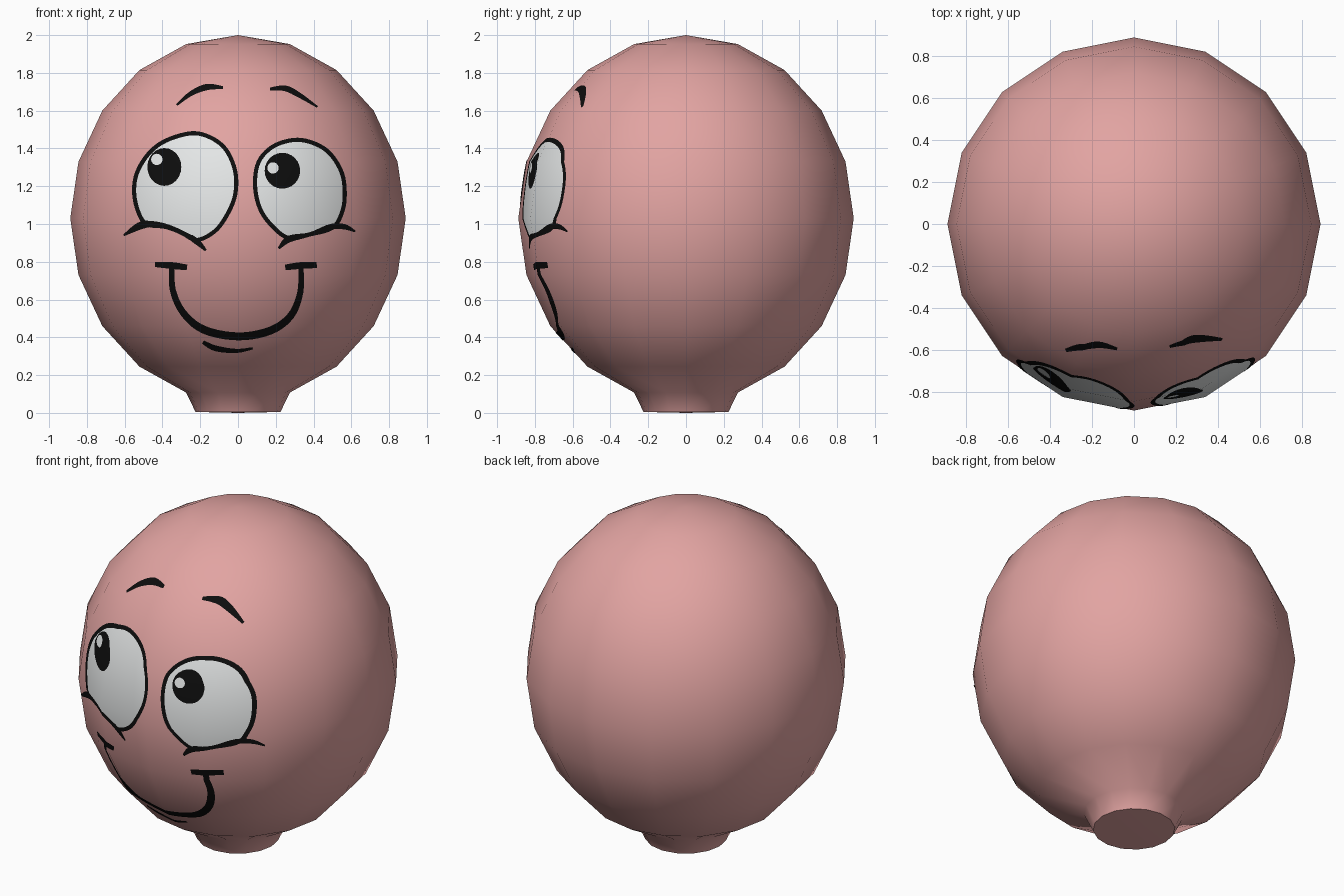
import bpy, bmesh, math
from mathutils import Vector

if "Cube" in bpy.data.objects:
    bpy.data.objects.remove(bpy.data.objects["Cube"])

R, H, CZ = 0.888, 0.97, 1.03      # head radius, half height, centre height


def material(name, rgb):
    m = bpy.data.materials.new(name)
    m.diffuse_color = (*rgb, 1)
    m.use_nodes = True
    m.node_tree.nodes["Principled BSDF"].inputs["Base Color"].default_value = m.diffuse_color
    return m


SKIN = material("skin pink", (0.76, 0.37, 0.36))
WHITE = material("eye white", (0.84, 0.86, 0.86))
BLACK = material("ink black", (0.004, 0.004, 0.004))


def add_object(name, bm, mat):
    me = bpy.data.meshes.new(name)
    bm.to_mesh(me)
    bm.free()
    me.materials.append(mat)
    ob = bpy.data.objects.new(name, me)
    bpy.context.collection.objects.link(ob)
    return ob


# Head: 16-sided ball whose lower pole is opened into a short neck
bm = bmesh.new()
bmesh.ops.create_uvsphere(bm, u_segments=16, v_segments=10, radius=1)
for v in bm.verts:
    v.co = Vector((v.co.x * R, v.co.y * R, v.co.z * H + CZ))
bmesh.ops.delete(bm, geom=[min(bm.verts, key=lambda v: v.co.z)], context='VERTS')
rim = [e for e in bm.edges if e.is_boundary]
new = bmesh.ops.extrude_edge_only(bm, edges=rim)["geom"]
for v in new:
    if isinstance(v, bmesh.types.BMVert):
        v.co = Vector((v.co.x * 0.82, v.co.y * 0.82, 0.005))
foot = [e for e in new if isinstance(e, bmesh.types.BMEdge)]
cap = bmesh.ops.contextual_create(bm, geom=foot)["faces"]
bmesh.ops.poke(bm, faces=cap)["verts"][0].co.z = 0
bmesh.ops.recalc_face_normals(bm, faces=bm.faces)
for f in bm.faces:
    f.smooth = True
for e in foot:
    e.smooth = False
# Front facets, used as the canvas for the painted face
bm.normal_update()
CANVAS = [([(v.co.x, v.co.z) for v in f.verts], f.normal.copy(), f.verts[0].co.copy())
          for f in bm.faces if f.normal.y < -0.05]
add_object("head", bm, SKIN)


def clip(poly, facet):
    """Keep the part of a convex 2D polygon inside a counter-clockwise facet."""
    for a, b in zip(facet, facet[1:] + facet[:1]):
        def side(p):
            return (b[0] - a[0]) * (p[1] - a[1]) - (b[1] - a[1]) * (p[0] - a[0])
        out = []
        for p, q in zip(poly, poly[1:] + poly[:1]):
            sp, sq = side(p), side(q)
            if sp >= 0:
                out.append(p)
            if (sp >= 0) != (sq >= 0):
                t = sp / (sp - sq)
                out.append((p[0] + t * (q[0] - p[0]), p[1] + t * (q[1] - p[1])))
        poly = out
        if len(poly) < 3:
            return []
    return poly


def area(p):
    return sum(a[0] * b[1] - b[0] * a[1] for a, b in zip(p, p[1:] + p[:1])) / 2


def paint(name, pieces, mat, lift):
    """Lay convex 2D pieces onto the front of the head as a thin skin."""
    bm = bmesh.new()
    for piece in pieces:
        if area(piece) < 0:
            piece = piece[::-1]
        for facet, n, o in CANVAS:
            p = clip(piece, facet)
            if len(p) > 2 and area(p) > 1e-8:
                bm.faces.new([bm.verts.new((x, o.y - (n.x * (x - o.x) + n.z * (z - o.z)) / n.y - lift, z))
                              for x, z in p]).smooth = True
    bmesh.ops.remove_doubles(bm, verts=bm.verts, dist=1e-5)
    me = add_object(name, bm, mat).data
    me.normals_split_custom_set_from_vertices(
        [Vector((v.co.x / R**2, v.co.y / R**2, (v.co.z - CZ) / H**2)).normalized() for v in me.vertices])


def smooth(pts, closed=False, steps=5):
    """Catmull-Rom curve through points of any dimension."""
    n, out = len(pts), []
    get = (lambda i: pts[i % n]) if closed else (lambda i: pts[max(0, min(n - 1, i))])
    for i in range(n if closed else n - 1):
        for s in range(steps):
            t = s / steps
            out.append(tuple(0.5 * (2 * b + (c - a) * t + (2 * a - 5 * b + 4 * c - d) * t * t
                                    + (3 * b - a - 3 * c + d) * t**3)
                             for a, b, c, d in zip(get(i - 1), get(i), get(i + 1), get(i + 2))))
    return out if closed else out + [tuple(pts[-1])]


def stroke(pts, closed=False):
    """Brush stroke through (x, z, width) points, as quads."""
    c, quads, sides = smooth(pts, closed), [], []
    n = len(c)
    for i, (x, z, w) in enumerate(c):
        a = c[i - 1] if closed or i else c[0]
        b = c[(i + 1) % n] if closed or i < n - 1 else c[-1]
        d = math.hypot(b[0] - a[0], b[1] - a[1])
        nx, nz = -(b[1] - a[1]) / d * w / 2, (b[0] - a[0]) / d * w / 2
        sides.append(((x + nx, z + nz), (x - nx, z - nz)))
    for i in range(n if closed else n - 1):
        (a, b), (d, e) = sides[i], sides[(i + 1) % n]
        quads.append([a, b, e, d])
    return quads


def oval(x, z, rx, rz):
    return [[(x + rx * math.cos(k * math.pi / 12), z + rz * math.sin(k * math.pi / 12)) for k in range(24)]]


def eye(side, outline, pupil, glint, lids):
    loop = smooth(outline, True)
    mid = (sum(p[0] for p in loop) / len(loop), sum(p[1] for p in loop) / len(loop))
    paint(side + "_eye_white", [[mid, p, q] for p, q in zip(loop, loop[1:] + loop[:1])], WHITE, 0.003)
    paint(side + "_eye_outline", stroke([(x, z, 0.022) for x, z in outline], True), BLACK, 0.005)
    paint(side + "_pupil", oval(*pupil), BLACK, 0.006)
    paint(side + "_glint", oval(*glint), WHITE, 0.009)
    for lid in lids:
        paint(side + "_eyelid", stroke(lid), BLACK, 0.007)


# Eyes
eye("left", [(-.25, 1.48), (-.385, 1.44), (-.475, 1.37), (-.535, 1.27), (-.55, 1.17), (-.53, 1.07),
             (-.485, 1.0), (-.385, .985), (-.30, .955), (-.22, .915), (-.125, .96), (-.06, 1.045),
             (-.015, 1.155), (-.015, 1.28), (-.065, 1.395), (-.15, 1.46)],
    (-.39, 1.302, .09, .10), (-.43, 1.342, .03, .03),
    [[(-.605, .94, .01), (-.52, .99, .04), (-.45, 1.0, .03), (-.37, .985, .025), (-.29, .95, .025), (-.22, .91, .03)],
     [(-.25, .93, .03), (-.21, .90, .03), (-.17, .86, .012)]])
eye("right", [(.295, 1.445), (.185, 1.41), (.11, 1.33), (.09, 1.21), (.115, 1.085), (.18, .99), (.27, .925),
              (.38, .945), (.50, .98), (.55, 1.06), (.565, 1.155), (.55, 1.27), (.485, 1.375), (.395, 1.43)],
    (.235, 1.282, .094, .095), (.185, 1.297, .03, .03),
    [[(.215, .87, .012), (.27, .92, .035), (.38, .945, .022), (.49, .985, .03), (.565, .985, .028), (.62, .96, .01)]])

# Eyebrows
paint("left_eyebrow", stroke([(-.325, 1.63, .012), (-.25, 1.69, .025), (-.165, 1.725, .033), (-.08, 1.722, .015)]), BLACK, 0.004)
paint("right_eyebrow", stroke([(.17, 1.715, .015), (.25, 1.718, .03), (.32, 1.685, .027), (.42, 1.62, .01)]), BLACK, 0.004)

# Mouth, cheek creases and chin line
paint("mouth", stroke([(-.35, .77, .028), (-.345, .65, .032), (-.29, .53, .036), (-.18, .44, .042), (0, .405, .042),
                       (.17, .435, .042), (.28, .515, .038), (.33, .64, .032), (.333, .77, .028)]), BLACK, 0.004)
paint("left_cheek_crease", stroke([(-.44, .785, .025), (-.35, .78, .036), (-.27, .77, .03)]), BLACK, 0.006)
paint("right_cheek_crease", stroke([(.25, .77, .03), (.33, .78, .036), (.417, .783, .032)]), BLACK, 0.006)
paint("chin_line", stroke([(-.185, .375, .02), (-.12, .342, .03), (-.01, .328, .022), (.078, .342, .012)]), BLACK, 0.004)
